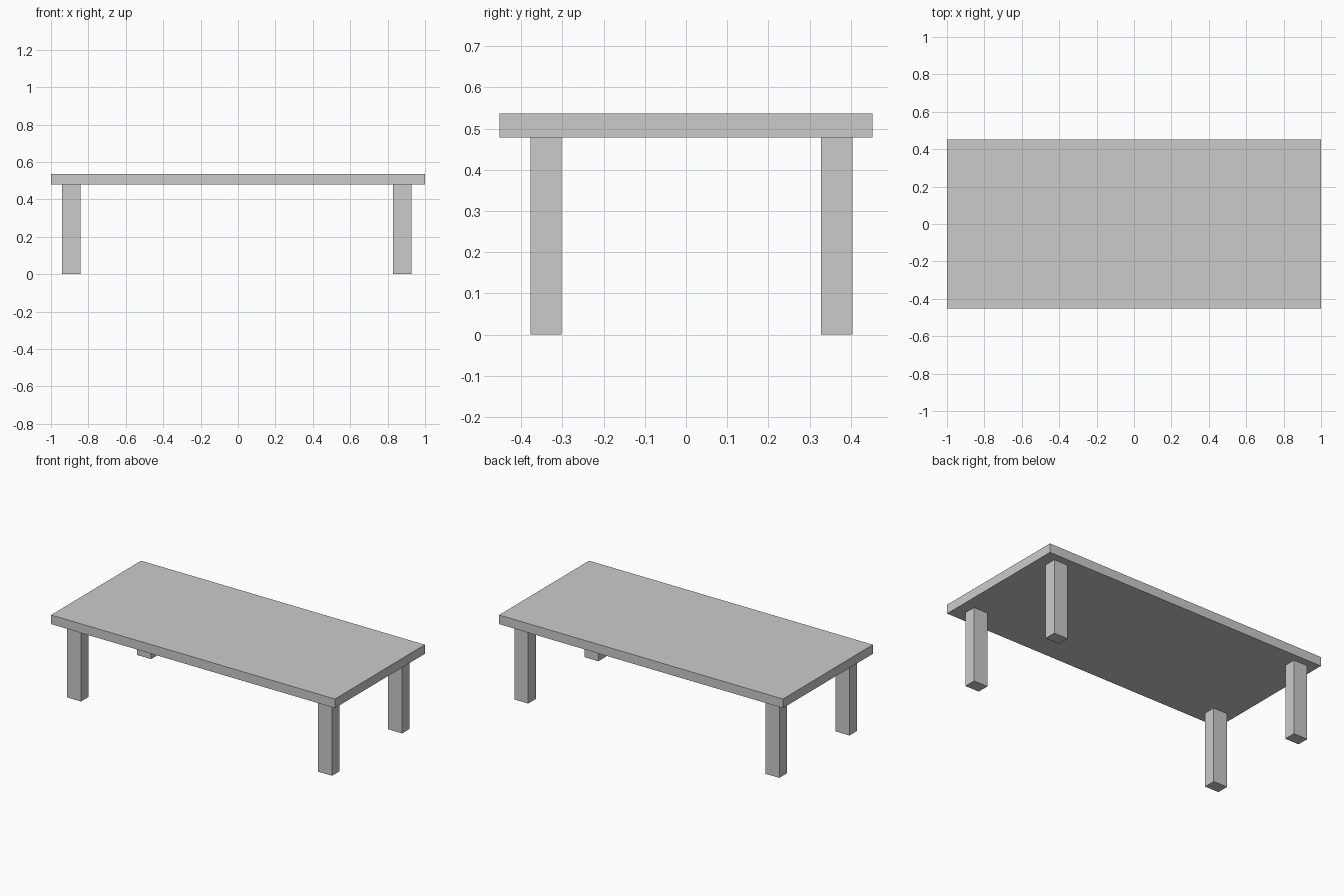
import bpy

if "Cube" in bpy.data.objects:
    bpy.data.objects.remove(bpy.data.objects["Cube"], do_unlink=True)

grey = bpy.data.materials.new("plain_grey")
grey.use_nodes = True
colour = (0.6, 0.6, 0.6, 1)
grey.diffuse_color = colour
grey.node_tree.nodes["Principled BSDF"].inputs["Base Color"].default_value = colour


def box(name, centre, size):
    bpy.ops.mesh.primitive_cube_add(size=1, location=centre)
    obj = bpy.context.object
    obj.name = name
    obj.scale = size
    bpy.ops.object.transform_apply(location=False, rotation=False, scale=True)
    obj.data.materials.append(grey)
    return obj


top_z, under_z = 0.537, 0.479

# Table top
box("table_top", (0, 0, (top_z + under_z) / 2), (2, 0.905, top_z - under_z))

# Four legs, set slightly off centre under the top
for side, x in (("right", -0.891), ("left", 0.878)):
    for end, y in (("front", -0.34), ("back", 0.366)):
        box(f"{end}_{side}_leg", (x, y, under_z / 2), (0.098, 0.076, under_z))
